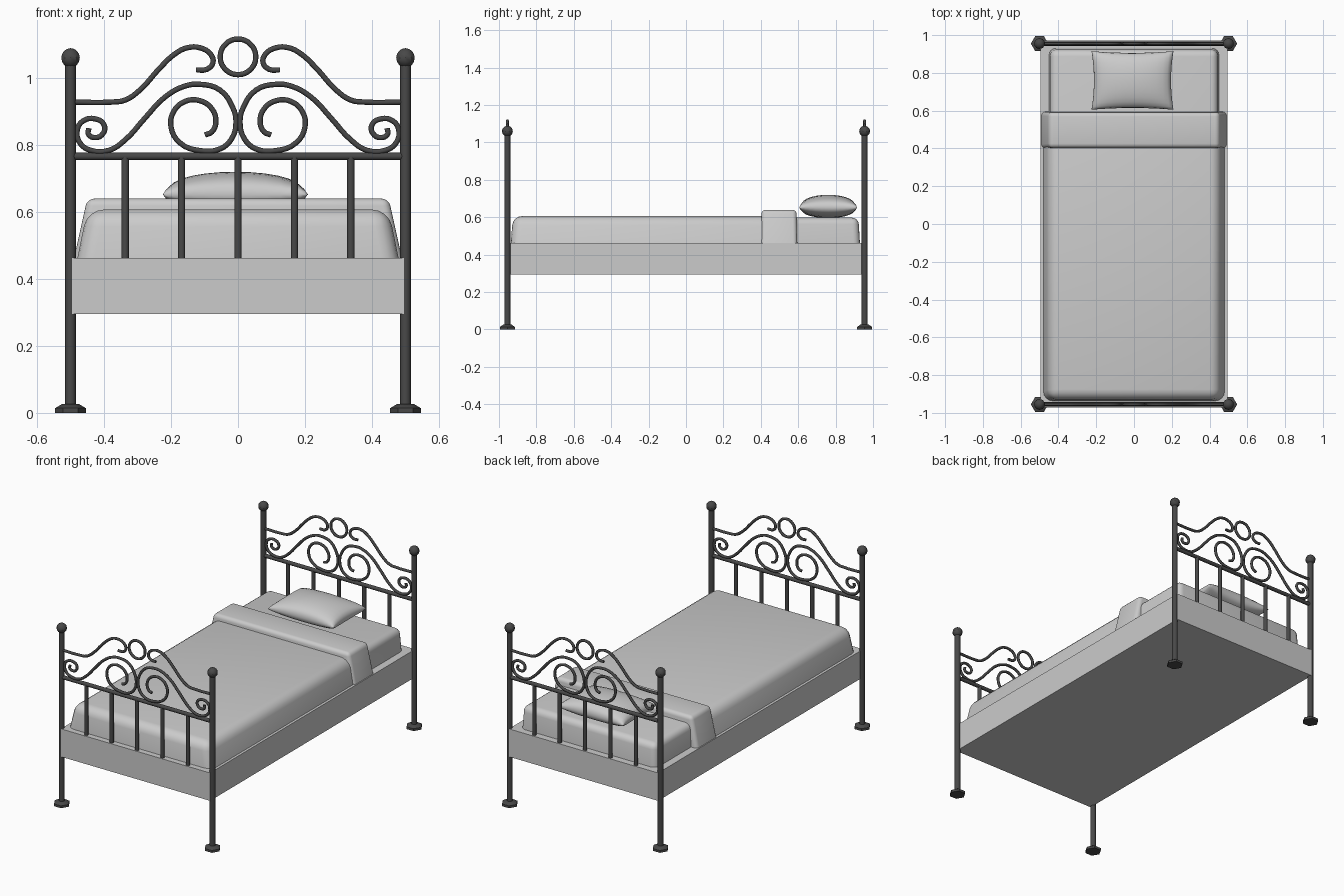
import bpy, bmesh, math
from mathutils import Matrix

if "Cube" in bpy.data.objects:
    bpy.data.objects.remove(bpy.data.objects["Cube"], do_unlink=True)


def material(name, v):
    m = bpy.data.materials.new(name)
    m.use_nodes = True
    m.diffuse_color = (v, v, v, 1)
    m.node_tree.nodes["Principled BSDF"].inputs["Base Color"].default_value = (v, v, v, 1)
    return m


IRON = material("dark iron", 0.065)
LINEN = material("light grey", 0.6)


def finish(name, bm, mat, smooth=40):
    bmesh.ops.recalc_face_normals(bm, faces=bm.faces)
    me = bpy.data.meshes.new(name)
    bm.to_mesh(me)
    bm.free()
    me.materials.append(mat)
    ob = bpy.data.objects.new(name, me)
    bpy.context.collection.objects.link(ob)
    if smooth:
        bpy.ops.object.select_all(action='DESELECT')
        ob.select_set(True)
        bpy.context.view_layer.objects.active = ob
        bpy.ops.object.shade_smooth_by_angle(angle=math.radians(smooth))
    return ob


def cone(bm, loc, r1, r2, depth, sides, rot=None):
    mat = Matrix.Translation(loc) @ (rot or Matrix())
    bmesh.ops.create_cone(bm, cap_ends=True, segments=sides, radius1=r1,
                          radius2=r2, depth=depth, matrix=mat)


def soft_box(name, x, y0, y1, z0, z1, inset_x, inset_y, bevel):
    """Box with a tapered, rounded top."""
    bm = bmesh.new()
    bmesh.ops.create_cube(bm, size=2)
    yc, yh = (y0 + y1) / 2, (y1 - y0) / 2
    for v in bm.verts:
        top = v.co.z > 0
        v.co.x *= x - inset_x * top
        v.co.y = yc + v.co.y * (yh - inset_y * top)
        v.co.z = z1 if top else z0
    edges = [e for e in bm.edges if any(v.co.z > z0 + 0.01 for v in e.verts)]
    bmesh.ops.bevel(bm, geom=edges, offset=bevel, segments=4, profile=0.5, affect='EDGES')
    return finish(name, bm, LINEN)


def tube(name, points, y, radius, cyclic=False):
    """Bent iron bar through x, z points."""
    cu = bpy.data.curves.new(name, 'CURVE')
    cu.dimensions = '3D'
    cu.bevel_depth = radius
    cu.bevel_resolution = 2
    cu.resolution_u = 4
    cu.use_fill_caps = True
    sp = cu.splines.new('BEZIER')
    sp.bezier_points.add(len(points) - 1)
    sp.use_cyclic_u = cyclic
    for p, (x, z) in zip(sp.bezier_points, points):
        p.co = (x, y, z)
        p.handle_left_type = p.handle_right_type = 'AUTO'
    ob = bpy.data.objects.new(name, cu)
    bpy.context.collection.objects.link(ob)
    bpy.ops.object.select_all(action='DESELECT')
    ob.select_set(True)
    bpy.context.view_layer.objects.active = ob
    cu.materials.append(IRON)
    bpy.ops.object.convert(target='MESH')
    bpy.ops.object.shade_smooth_by_angle(angle=math.radians(50))


# Scroll paths for one half of an end panel
TOP_SCROLL = [(.49, .928), (.38, .928), (.337, .934), (.293, .964), (.233, 1.03),
              (.188, 1.072), (.152, 1.09), (.113, 1.09), (.081, 1.07),
              (.075, 1.045), (.093, 1.026), (.125, 1.024)]
LOWER_SCROLL = [(.445, .85), (.447, .833), (.427, .822), (.403, .834), (.4, .86),
                (.427, .878), (.462, .872), (.48, .845), (.472, .806), (.44, .784),
                (.385, .784), (.337, .815), (.278, .88), (.218, .943), (.158, .976),
                (.113, .981), (.054, .964), (.015, .91), (.006, .87), (.018, .82),
                (.054, .788), (.113, .783), (.173, .806), (.2, .854), (.192, .9),
                (.158, .93), (.113, .932), (.078, .908), (.066, .869), (.078, .839),
                (.099, .83)]
RING = [(.053 * math.cos(a * math.pi / 4), 1.063 + .053 * math.sin(a * math.pi / 4))
        for a in range(8)]

SIDEWAYS = Matrix.Rotation(math.pi / 2, 4, 'Y')
POST_Y = 0.955

for end, y in (("foot", -POST_Y), ("head", POST_Y)):
    # Posts with hexagonal feet and ball finials
    for side, x in (("left", .5), ("right", -.5)):
        bm = bmesh.new()
        cone(bm, (x, y, .53), .016, .016, 1.04, 12)
        turn = Matrix.Rotation(math.pi / 2, 4, 'Z')
        cone(bm, (x, y, .007), .046, .046, .014, 6, turn)
        cone(bm, (x, y, .02), .046, .026, .012, 6, turn)
        bmesh.ops.create_uvsphere(bm, u_segments=10, v_segments=8, radius=.029,
                                  matrix=Matrix.Translation((x, y, 1.06)))
        finish(f"{end}_{side}_post", bm, IRON, 35)

    # Cross rail and upright bars
    bm = bmesh.new()
    cone(bm, (0, y, .766), .0115, .0115, 1, 10, SIDEWAYS)
    finish(f"{end}_rail", bm, IRON)
    bm = bmesh.new()
    for i in range(-2, 3):
        cone(bm, (i * .1685, y, .61), .0115, .0115, .31, 10)
    finish(f"{end}_bars", bm, IRON)

    # Scrollwork
    tube(f"{end}_ring", RING, y, .008, True)
    for side, s in (("left", 1), ("right", -1)):
        tube(f"{end}_{side}_top_scroll", [(s * x, z) for x, z in TOP_SCROLL], y, .008)
        tube(f"{end}_{side}_lower_scroll", [(s * x, z) for x, z in LOWER_SCROLL], y, .008)

# Bed base
bm = bmesh.new()
bmesh.ops.create_cube(bm, size=1, matrix=Matrix.Translation((0, 0, .3785))
                      @ Matrix.Diagonal((.99, 1.942, .167, 1)))
finish("bed_base", bm, LINEN, 0)

# Bedding
soft_box("mattress", .45, -.9, .93, .46, .598, .008, .008, .035)
soft_box("blanket", .48, -.937, .5, .46, .607, .03, .012, .05)
soft_box("folded_sheet", .49, .4, .595, .46, .64, .04, .004, .022)

# Pillow: a pinched grid, puffed above and below its seam
bm = bmesh.new()
N = 14
for sign, puff in ((1, .068), (-1, .056)):
    grid = bmesh.ops.create_grid(bm, x_segments=N, y_segments=N, size=1)
    for v in grid["verts"]:
        u, w = [math.sin(c * math.pi / 2) for c in v.co.xy]
        swell = max(0, (1 - u * u) * (1 - w * w)) ** .38
        v.co = (-.008 + .217 * u * (1 - .06 * (1 - w * w)),
                .76 + .155 * w * (1 - .06 * (1 - u * u)),
                .652 + sign * puff * swell)
bmesh.ops.remove_doubles(bm, verts=bm.verts, dist=.0005)
finish("pillow", bm, LINEN, 75)
